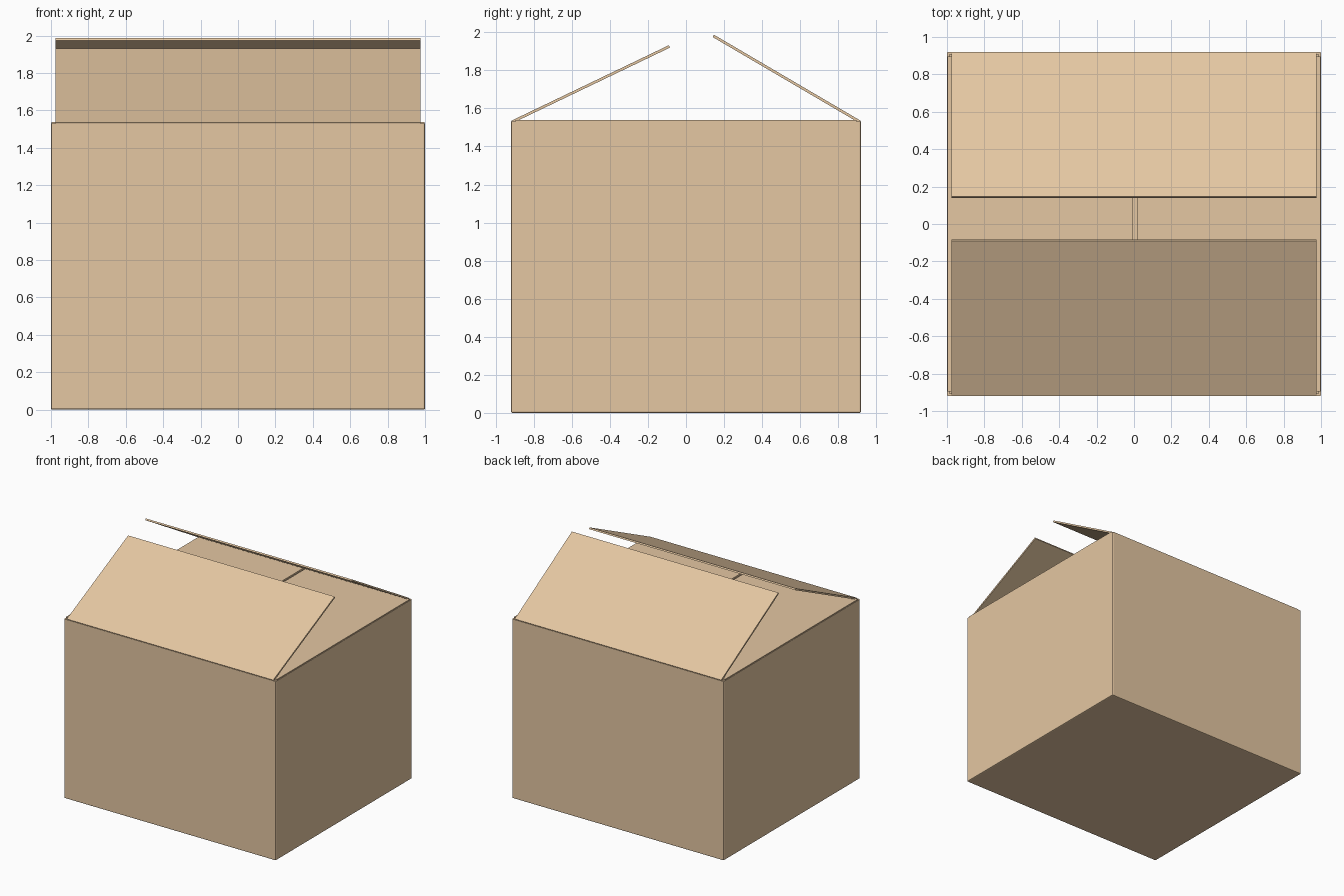
import bpy, bmesh
from mathutils import Vector

if "Cube" in bpy.data.objects:
    bpy.data.objects.remove(bpy.data.objects["Cube"])

W, D, H, T = 1.0, 0.92, 1.535, 0.014   # half width, half depth, wall height, board thickness

card = bpy.data.materials.new("cardboard")
card.diffuse_color = (0.78, 0.57, 0.36, 1)
card.use_nodes = True
card.node_tree.nodes["Principled BSDF"].inputs["Base Color"].default_value = card.diffuse_color


def finish(name, bm):
    bmesh.ops.recalc_face_normals(bm, faces=bm.faces)
    mesh = bpy.data.meshes.new(name)
    bm.to_mesh(mesh)
    bm.free()
    mesh.materials.append(card)
    ob = bpy.data.objects.new(name, mesh)
    bpy.context.collection.objects.link(ob)
    return ob


def flap(name, hinge, tip, half, axis):
    """Flat board from hinge to tip (offset along the other axis, z), extruded along axis."""
    h, t = Vector(hinge), Vector(tip)
    d = (t - h).normalized()
    n = Vector((-d.y, d.x)) * T * (1 if d.x > 0 else -1)   # points up
    bm = bmesh.new()
    verts = []
    for p in (h, t, t - n, h - n):
        verts.append(bm.verts.new((-half, p.x, p.y) if axis == 'X' else (p.x, -half, p.y)))
    face = bm.faces.new(verts)
    ext = bmesh.ops.extrude_face_region(bm, geom=[face])
    move = Vector((2 * half, 0, 0)) if axis == 'X' else Vector((0, 2 * half, 0))
    bmesh.ops.translate(bm, vec=move, verts=[v for v in ext['geom'] if isinstance(v, bmesh.types.BMVert)])
    return finish(name, bm)


# Open-topped body with slightly rounded folds and board thickness
bm = bmesh.new()
bmesh.ops.create_cube(bm, size=1)
for v in bm.verts:
    v.co = (v.co.x * 2 * W, v.co.y * 2 * D, (v.co.z + 0.5) * (H - 0.005))
bmesh.ops.delete(bm, geom=[f for f in bm.faces if f.normal.z > 0.5], context='FACES')
folds = [e for e in bm.edges if not e.is_boundary]
bmesh.ops.bevel(bm, geom=folds, offset=0.008, segments=2, profile=0.5, affect='EDGES')
body = finish("box_body", bm)
if sum(p.normal.z * p.area for p in body.data.polygons) > 0:
    body.data.flip_normals()
solid = body.modifiers.new("board", 'SOLIDIFY')
solid.thickness = T
solid.offset = -1

# Side flaps folded flat, nearly meeting in the middle
flap("left_flap", (-W + 0.003, H + 0.004), (-0.005, H + 0.004), 0.895, 'Y')
flap("right_flap", (W - 0.003, H + 0.004), (0.015, H + 0.004), 0.895, 'Y')

# Long flaps standing half open
flap("front_flap", (-D + 0.002, H), (-0.09, 1.932), 0.975, 'X')
flap("back_flap", (D - 0.002, H), (0.147, 1.987), 0.975, 'X')
